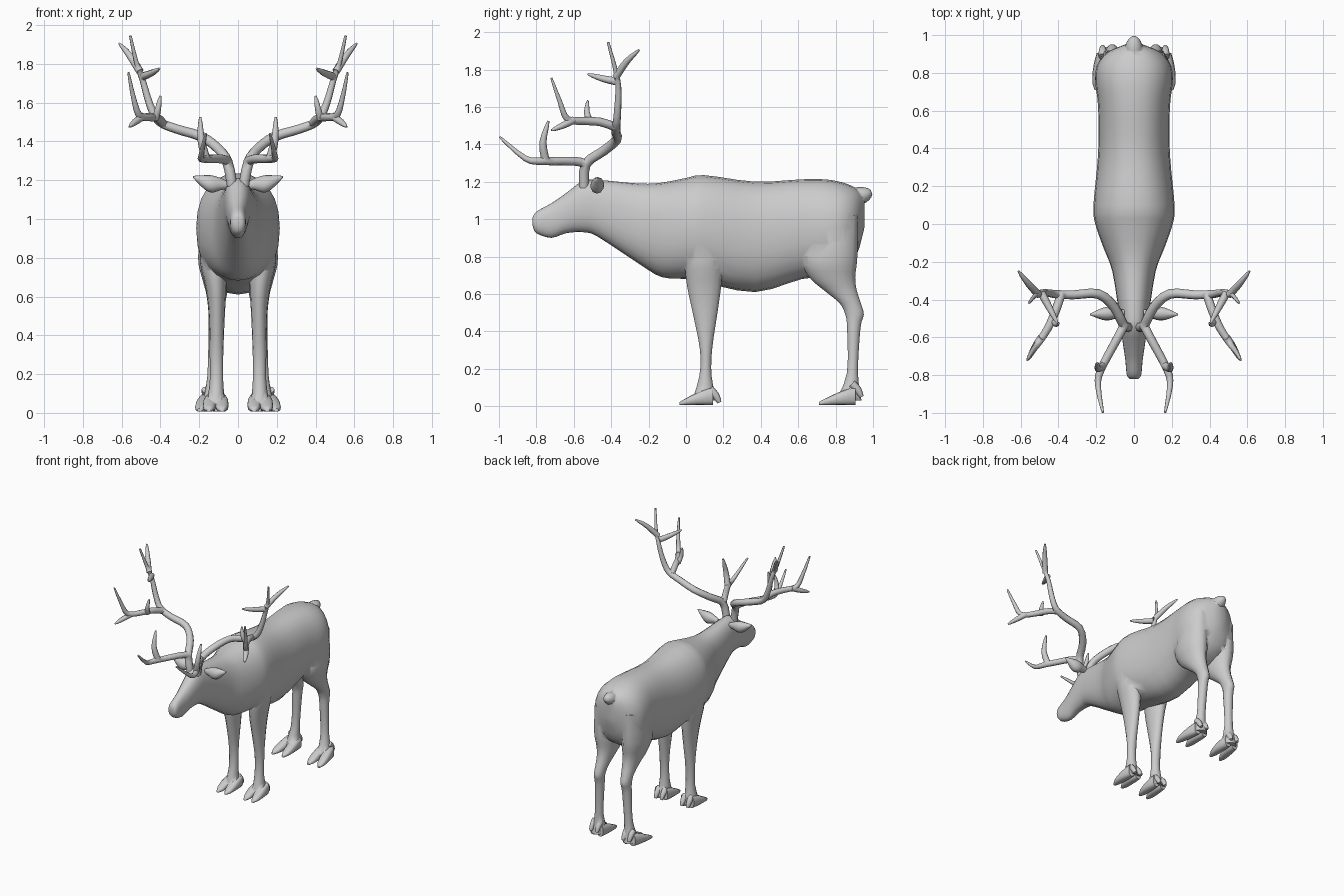
import bpy, bmesh, math
from mathutils import Vector

if "Cube" in bpy.data.objects:
    bpy.data.objects.remove(bpy.data.objects["Cube"])

grey = bpy.data.materials.new("hide grey")
grey.diffuse_color = (0.6, 0.6, 0.6, 1)
grey.use_nodes = True
grey.node_tree.nodes["Principled BSDF"].inputs["Base Color"].default_value = grey.diffuse_color


def smooth_rows(rows, steps):
    """Catmull-Rom interpolation of equally long tuples."""
    out = []
    for i in range(len(rows) - 1):
        p = [rows[max(i - 1, 0)], rows[i], rows[i + 1], rows[min(i + 2, len(rows) - 1)]]
        for s in range(steps):
            t = s / steps
            out.append([0.5 * (2 * b + (c - a) * t + (2 * a - 5 * b + 4 * c - d) * t * t
                               + (3 * b - a - 3 * c + d) * t ** 3) for a, b, c, d in zip(*p)])
    return out + [list(rows[-1])]


def loft(name, rings):
    """Skin closed rings of points and cap both ends."""
    bm = bmesh.new()
    loops = [[bm.verts.new(p) for p in ring] for ring in rings]
    n = len(loops[0])
    for a, b in zip(loops, loops[1:]):
        for i in range(n):
            bm.faces.new((a[i], a[(i + 1) % n], b[(i + 1) % n], b[i]))
    bm.faces.new(loops[0])
    bm.faces.new(loops[-1])
    bmesh.ops.recalc_face_normals(bm, faces=bm.faces)
    mesh = bpy.data.meshes.new(name)
    bm.to_mesh(mesh)
    bm.free()
    mesh.materials.append(grey)
    ob = bpy.data.objects.new(name, mesh)
    bpy.context.collection.objects.link(ob)
    return ob


def oval(c, u, v, n, power=2.0):
    """Superellipse ring around c with half axes u and v."""
    ring = []
    for i in range(n):
        a = 2 * math.pi * i / n
        ca, sa = math.cos(a), math.sin(a)
        e = 2 / power
        ring.append(Vector(c) + Vector(u) * math.copysign(abs(ca) ** e, ca)
                    + Vector(v) * math.copysign(abs(sa) ** e, sa))
    return ring


def tube(name, radius, *pts, tip=0.25):
    """Round branch along the points, narrowing towards its tip."""
    rows = [Vector(r) for r in smooth_rows(pts, 3)]
    last = len(rows) - 1
    rings, u = [], None
    for i, p in enumerate(rows):
        d = (rows[min(i + 1, last)] - rows[max(i - 1, 0)]).normalized()
        u = d.orthogonal() if u is None else u - d * u.dot(d)
        u.normalize()
        r = radius * (1 - (1 - tip) * (i / last) ** 2.5)
        rings.append(oval(p, u * r, d.cross(u) * r, 8))
    return loft(name, rings)


def select_only(ob):
    bpy.ops.object.select_all(action='DESELECT')
    ob.select_set(True)
    bpy.context.view_layer.objects.active = ob


def merge(base, parts):
    """Union the parts into the base."""
    for part in parts:
        mod = base.modifiers.new("union", 'BOOLEAN')
        mod.operation, mod.object, mod.solver = 'UNION', part, 'EXACT'
        select_only(base)
        bpy.ops.object.modifier_apply(modifier=mod.name)
        bpy.data.objects.remove(part)


# Nose to rump: y, underside, topline, half width
trunk = [(-0.82, 0.965, 1.01, 0.022), (-0.80, 0.925, 1.04, 0.038), (-0.72, 0.90, 1.085, 0.046),
         (-0.64, 0.925, 1.14, 0.058), (-0.55, 0.93, 1.205, 0.07), (-0.47, 0.905, 1.21, 0.08),
         (-0.25, 0.76, 1.19, 0.115), (-0.13, 0.69, 1.195, 0.16), (0.0, 0.68, 1.22, 0.205),
         (0.1, 0.66, 1.235, 0.215), (0.37, 0.61, 1.20, 0.19), (0.62, 0.68, 1.213, 0.19),
         (0.75, 0.69, 1.212, 0.205), (0.84, 0.73, 1.195, 0.195), (0.91, 0.80, 1.165, 0.14),
         (0.955, 0.96, 1.12, 0.035)]
body = loft("body", [oval((0, y, (b + t) / 2), (w, 0, 0), (0, 0, (t - b) / 2), 24, 2.25)
                     for y, b, t, w in smooth_rows(trunk, 3)])
tail = tube("tail", 0.05, (0, 0.89, 1.115), (0, 0.95, 1.13), (0, 0.992, 1.145))

# Legs: z, centre y, half depth, centre x, half width
front_leg = [(0.92, 0.1, 0.1, 0.125, 0.065), (0.78, 0.095, 0.105, 0.126, 0.07),
             (0.64, 0.097, 0.093, 0.113, 0.053), (0.5, 0.102, 0.068, 0.109, 0.041),
             (0.3, 0.107, 0.033, 0.111, 0.035), (0.16, 0.104, 0.034, 0.111, 0.035),
             (0.03, 0.098, 0.067, 0.115, 0.05)]
hind_leg = [(1.02, 0.82, 0.1, 0.117, 0.068), (0.8, 0.77, 0.15, 0.118, 0.088),
            (0.69, 0.782, 0.126, 0.112, 0.072), (0.62, 0.825, 0.09, 0.11, 0.055),
            (0.55, 0.878, 0.058, 0.112, 0.043), (0.49, 0.901, 0.051, 0.115, 0.037),
            (0.42, 0.897, 0.037, 0.117, 0.035), (0.18, 0.89, 0.03, 0.127, 0.032),
            (0.03, 0.87, 0.07, 0.138, 0.052)]


def toe(x, y, splay, length, w):
    """Hoof half: a wedge running forward from the heel."""
    rings = []
    for i in range(7):
        t = i / 6
        k = 0.3 + 0.7 * math.sin(math.pi * min(1, 0.15 + 0.85 * t)) ** 0.5
        top = 0.1 - 0.078 * t ** 1.4
        rings.append(oval((x + splay * t, y - length * t, (0.006 + top) / 2),
                          (w * k, 0, 0), (0, 0, (top - 0.006) / 2), 12, 2.6))
    return loft("toe", rings)


def foot(x, heel, length, splay, claw_z):
    """Two toes with two dewclaws behind them."""
    parts = []
    for s in (-1, 1):
        parts.append(toe(x + 0.03 * s, heel, splay * (1 + s) / 2, length, 0.035))
        cx, cy = x + 0.026 * s, heel + 0.012
        parts.append(tube("dewclaw", 0.022, (cx, cy - 0.03, claw_z + 0.03), (cx, cy, claw_z),
                          (cx, cy + 0.022, claw_z - 0.04), tip=0.5))
    return parts


limbs = [tail]
for name, rows, extras in (("front_leg", front_leg, foot(0.113, 0.145, 0.18, 0.008, 0.06)),
                           ("hind_leg", hind_leg, foot(0.14, 0.905, 0.195, 0.028, 0.09))):
    leg = loft(name, [oval((x, y, z), (w, 0, 0), (0, d, 0), 14)
                      for z, y, d, x, w in smooth_rows(rows, 3)])
    merge(leg, extras)
    twin = leg.copy()
    twin.data = leg.data.copy()
    for v in twin.data.vertices:
        v.co.x *= -1
    twin.data.flip_normals()
    bpy.context.collection.objects.link(twin)
    limbs += [leg, twin]
merge(body, limbs)

# Ear: flattened leaf of x, z, half height
ear_rows = [(0.05, 1.175, 0.018), (0.09, 1.18, 0.03), (0.13, 1.18, 0.042),
            (0.17, 1.188, 0.036), (0.232, 1.217, 0.005)]
ear = loft("ear", [oval((x, -0.47 - 0.05 * (x - 0.05), z), (0, 0.85 * h, 0.3 * h), (0, -0.2 * h, h), 10)
                   for x, z, h in smooth_rows(ear_rows, 3)])

# Antler: main beam with its branches
antler = tube("antler", 0.027, (0.03, -0.545, 1.17), (0.055, -0.535, 1.295), (0.105, -0.44, 1.365),
              (0.19, -0.37, 1.425), (0.32, -0.375, 1.465), (0.41, -0.372, 1.505),
              (0.455, -0.365, 1.59), (0.49, -0.362, 1.71), (0.525, -0.38, 1.81), (0.555, -0.417, 1.945))
merge(antler, [
    tube("rear_tine", 0.02, (0.505, -0.375, 1.76), (0.56, -0.315, 1.845), (0.612, -0.25, 1.905)),
    tube("inner_tine", 0.021, (0.49, -0.365, 1.735), (0.45, -0.44, 1.75), (0.405, -0.525, 1.775)),
    tube("forward_branch", 0.023, (0.385, -0.37, 1.49), (0.415, -0.46, 1.52), (0.455, -0.55, 1.525),
         (0.51, -0.635, 1.535), (0.54, -0.675, 1.63), (0.565, -0.72, 1.755)),
    tube("low_spur", 0.02, (0.49, -0.6, 1.53), (0.53, -0.66, 1.50), (0.56, -0.72, 1.475)),
    tube("small_tine", 0.018, (0.425, -0.51, 1.515), (0.412, -0.53, 1.57), (0.4, -0.525, 1.635)),
    tube("brow_tine", 0.024, (0.05, -0.53, 1.295), (0.085, -0.60, 1.31), (0.175, -0.77, 1.31),
         (0.19, -0.86, 1.325), (0.165, -0.997, 1.44)),
    tube("brow_spur", 0.022, (0.165, -0.75, 1.31), (0.19, -0.765, 1.41), (0.195, -0.735, 1.525)),
])

# Mirror the paired parts and shade smooth
for ob in (ear, antler):
    mod = ob.modifiers.new("mirror", 'MIRROR')
    mod.use_mirror_merge = False
for ob in (body, ear, antler):
    select_only(ob)
    bpy.ops.object.shade_smooth_by_angle(angle=math.radians(60))
